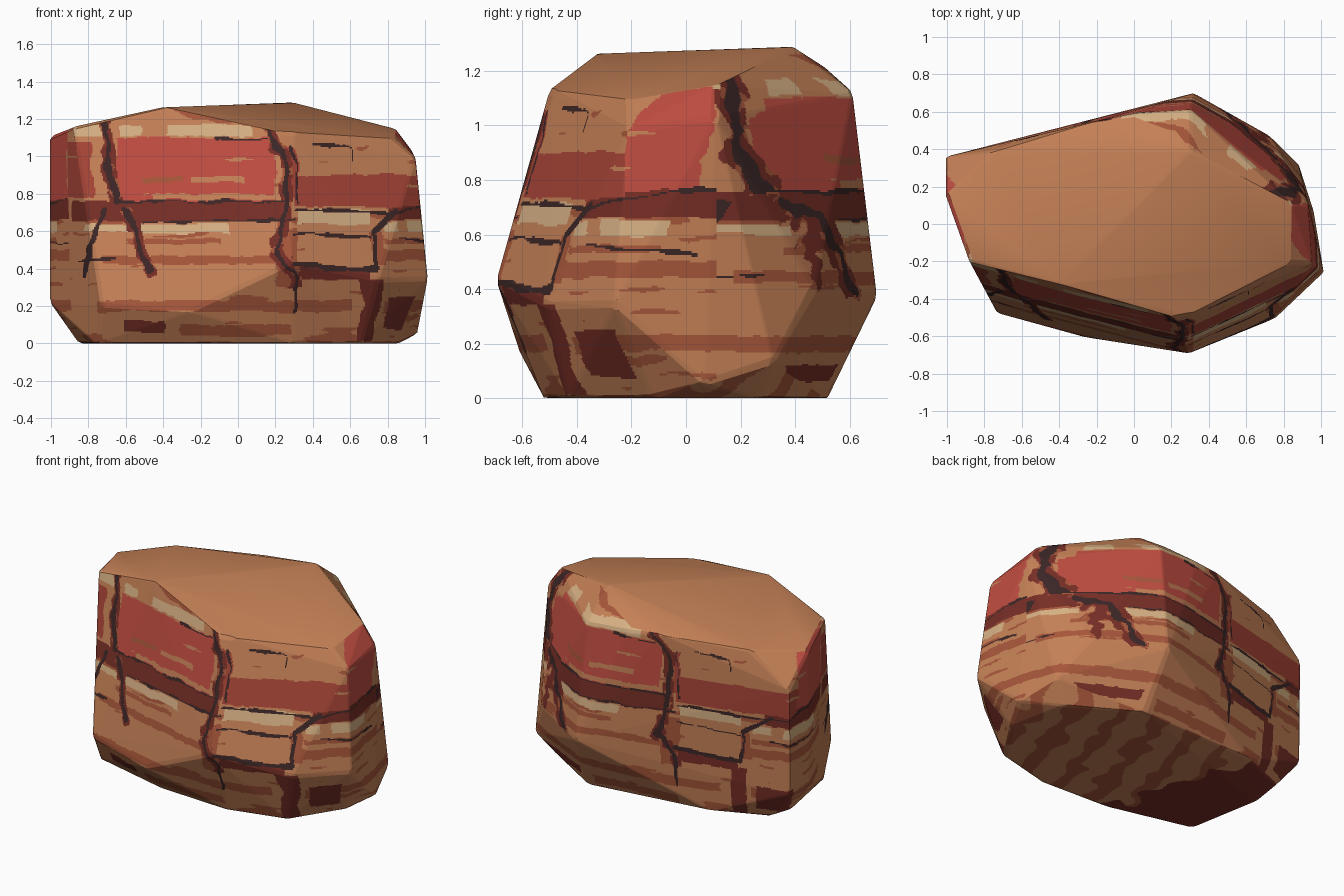
import bpy, bmesh, math
from mathutils import Vector, noise

if "Cube" in bpy.data.objects:
    bpy.data.objects.remove(bpy.data.objects["Cube"])

# Rock corner points
TOP = [(-.88, -.2, 1.16), (-.4, -.32, 1.265), (.22, -.5, 1.13), (.3, -.48, 1.13), (.83, -.21, 1.1),
       (.84, .11, 1.15), (.3, .39, 1.29), (.2, .5, 1.22), (0, .59, 1.14), (-.2, .55, 1.15),
       (-.75, .39, 1.13), (-.98, .12, 1.12)]
SIDE = [(.95, -.21, .99), (.93, .11, 1.03), (-1.005, .36, .92), (-1.005, .15, 1.11), (.3, .61, 1.12),
        (-1.005, .35, .23), (-1.005, .15, .22), (-.73, -.48, .2), (-.25, -.61, .17), (.29, -.695, .43),
        (.75, -.51, .34), (1.015, -.26, .34), (.96, .07, .05), (.88, .32, .13), (.32, .7, .37), (.73, .47, .4)]
BASE = [(-.85, .12, 0), (-.76, -.36, 0), (-.2, -.5, 0), (.3, -.52, 0), (.66, -.43, 0), (.86, -.12, 0),
        (.78, .26, 0), (.35, .52, 0), (-.5, .46, .03), (-.85, .31, .03)]

# Colours (sRGB, turned linear)
PALETTE = [("sandstone", (196, 128, 86)), ("bright_red", (190, 76, 64)), ("brick_red", (166, 68, 54)),
           ("dark_red", (118, 46, 38)), ("rust", (166, 86, 58)), ("cream", (214, 176, 132)),
           ("crack", (60, 38, 38))]
SAND, RED, BRICK, DARK, RUST, CREAM, CRACK = range(7)

# Cracks as paths on the unrolled half of the rock (s along the wall, z up)
CRACKS = [[(-.71, 1.22), (-.69, .95), (-.64, .76)], [(-.6, .72), (-.55, .65), (-.52, .5), (-.45, .39)],
          [(.14, 1.15), (.25, 1.02), (.26, .78), (.2, .5), (.3, .35), (.29, .17)],
          [(-.82, .36), (-.78, .55), (-.72, .72)], [(.3, .42), (.5, .4), (.75, .4), (.78, .6), (1.0, .71)]]
THIN = [[(-.65, .76), (.25, .76)], [(-.5, .65), (.3, .66)], [(.3, .71), (1, .7)], [(1, .7), (1.55, .77)],
        [(.3, .59), (.75, .57)], [(.4, 1.07), (.65, 1.05), (.66, .98)], [(-.1, 1.1), (.15, 1.09)],
        [(1.0, .56), (1.5, .53)], [(-.85, .44), (-.65, .45)], [(.32, .75), (.3, 1.05)]]
# Painted patches: s range, z range, colour; first hit wins
PATCHES = [(-.88, -.72, 1.11, 1.17, CREAM), (-.62, -.52, 1.11, 1.17, CREAM), (-.4, .05, 1.11, 1.17, CREAM),
           (-.55, -.05, .59, .64, CREAM),
           (-.82, -.58, .6, .635, CREAM), (.32, .76, .64, .715, CREAM), (.87, 1.0, .6, .65, CREAM),
           (1.1, 1.42, .59, .65, CREAM),
           (-.52, -.3, .86, .89, RUST), (-.25, .05, .86, .89, SAND), (-.45, .2, .77, .8, SAND),
           (-.65, .2, .76, 1.1, RED), (1.24, 1.52, .76, 1.14, RED), (.2, .32, .3, .62, RUST),
           (.24, .32, .78, 1.05, BRICK),
           (-.95, -.78, .78, 1.08, BRICK), (.3, 1.24, .73, .9, BRICK),
           (-.9, .28, .65, .76, DARK), (.95, 1.6, .66, .76, DARK),
           (.36, .74, .43, .58, SAND), (.3, .72, .34, .41, DARK), (.66, .8, 0, .35, DARK),
           (.9, 1.2, .08, .25, DARK), (.74, .84, .42, .6, RUST),
           (-.72, .22, .42, .465, RUST), (-.6, -.1, .53, .56, RUST), (.8, 1.7, .44, .5, RUST),
           (.85, 1.4, .53, .56, RUST), (-.75, .6, .17, .23, RUST), (.85, 1.75, .17, .23, RUST),
           (-.6, -.4, .06, .12, DARK), (-.3, .3, .04, .1, RUST)]


def near_path(s, z, path, width):
    for (x0, y0), (x1, y1) in zip(path, path[1:]):
        dx, dy = x1 - x0, y1 - y0
        t = max(0, min(1, ((s - x0) * dx + (z - y0) * dy) / (dx * dx + dy * dy)))
        if math.hypot(s - x0 - t * dx, z - y0 - t * dy) < width:
            return True
    return False


def colour(p, n):
    x, y, z = p
    wob = noise.noise(p * 7)
    if n.z < -.6:  # underside: strata seen edge on
        if x + .3 * y + .2 * wob < -.38:
            return DARK
        v = math.sin((x - .3 * y) * 24 + wob * 2)
        return RUST if v > .35 else SAND
    s = x
    if y > .12 * x:  # the pattern repeats after half a turn
        x, y = -x, -y
        t = max(0, min(1, (-x - .4) / .3))
        s = x + t * (-.8 - .56 * y - x)
    s += max(0, y + .5) * max(0, min(1, (x - .5) / .3))
    fine = noise.noise(p * 18)
    s += .03 * wob + .012 * fine
    z += .012 * noise.noise(p * 6 + Vector((9, 3, 5))) + .007 * fine
    width = .014 + .009 * wob
    if any(near_path(s, z, c, width) for c in CRACKS):
        return CRACK
    if any(near_path(s, z, c, .003 + .009 * max(0, wob + .3)) for c in THIN):
        return CRACK
    if z > .3 and any(near_path(s, z, c, .033 + .02 * fine) for c in CRACKS[:3]):
        return DARK if fine > -.15 else RUST
    streak = noise.noise(Vector((s * 4, z * 26, 2.5)))
    for s0, s1, z0, z1, c in PATCHES:
        if s0 < s < s1 and z0 < z < z1:
            if streak > .5 and c in (RED, BRICK):
                return SAND
            return c
    return RUST if streak > .42 else SAND


def hull(points, angle):
    bm = bmesh.new()
    for p in points:
        bm.verts.new(p)
    r = bmesh.ops.convex_hull(bm, input=bm.verts[:])
    junk = {v for v in r["geom_interior"] + r["geom_unused"] if isinstance(v, bmesh.types.BMVert)}
    bmesh.ops.delete(bm, geom=list(junk), context='VERTS')
    bmesh.ops.dissolve_limit(bm, angle_limit=math.radians(angle), verts=bm.verts[:], edges=bm.edges[:])
    bmesh.ops.recalc_face_normals(bm, faces=bm.faces[:])
    return bm


def clip(poly, axis, lo, hi):
    for sign, lim in ((1, lo), (-1, -hi)):
        out = []
        for i, b in enumerate(poly):
            a = poly[i - 1]
            da, db = sign * a[axis] - lim, sign * b[axis] - lim
            if (da < 0) != (db < 0):
                out.append(a.lerp(b, da / (da - db)))
            if db >= 0:
                out.append(b)
        poly = out
    return poly


# Faceted rock; pulling each facet's corners inwards softens the edges
rough = hull(TOP + SIDE + BASE, 4)
inset = []
for f in rough.faces:
    mid = f.calc_center_median()
    inset += [v.co + (mid - v.co).normalized() * .022 for v in f.verts]
solid = hull(inset, .5)

# Cut each wall into thin rows, then into runs of one colour
STEP = .007
rock = bmesh.new()


def add(poly, mat, smooth=False):
    if len(poly) > 2:
        f = rock.faces.new([rock.verts.new(p) for p in poly])
        f.material_index, f.smooth = mat, smooth


for face in solid.faces:
    n, poly = face.normal, [v.co.copy() for v in face.verts]
    if n.z > .8:  # plain worn top
        add(poly, SAND, True)
        continue
    row = 2 if abs(n.z) < .9 else 1
    others = [a for a in range(3) if a != row]
    third = max(others, key=lambda a: abs(n[a]))
    col = min(others, key=lambda a: abs(n[a]))
    d = n.dot(face.calc_center_median())
    lo, hi = (f(p[row] for p in poly) for f in (min, max))
    for k in range(math.floor(lo / STEP), math.ceil(hi / STEP)):
        strip = clip(poly, row, k * STEP, (k + 1) * STEP)
        if len(strip) < 3:
            continue
        c0, c1 = (math.floor(f(p[col] for p in strip) / STEP) for f in (min, max))
        start, last = c0, None
        for c in range(c0, c1 + 2):
            mat = -1
            if c <= c1:
                p = Vector((0, 0, 0))
                p[row], p[col] = (k + .5) * STEP, (c + .5) * STEP
                p[third] = (d - n[row] * p[row] - n[col] * p[col]) / n[third]
                mat = colour(p, n)
            if last is not None and mat != last:
                add(clip(strip, col, start * STEP, c * STEP), last)
                start = c
            last = mat

bmesh.ops.remove_doubles(rock, verts=rock.verts[:], dist=1e-5)
for e in rock.edges:
    e.smooth = all(f.smooth for f in e.link_faces) and len(e.link_faces) == 2
mesh = bpy.data.meshes.new("layered_rock")
rock.to_mesh(mesh)
for name, rgb in PALETTE:
    m = bpy.data.materials.new(name)
    m.diffuse_color = [((c / 255 + .055) / 1.055) ** 2.4 for c in rgb] + [1]
    m.use_nodes = True
    m.node_tree.nodes["Principled BSDF"].inputs["Base Color"].default_value = m.diffuse_color
    mesh.materials.append(m)
bpy.context.collection.objects.link(bpy.data.objects.new("layered_rock", mesh))
